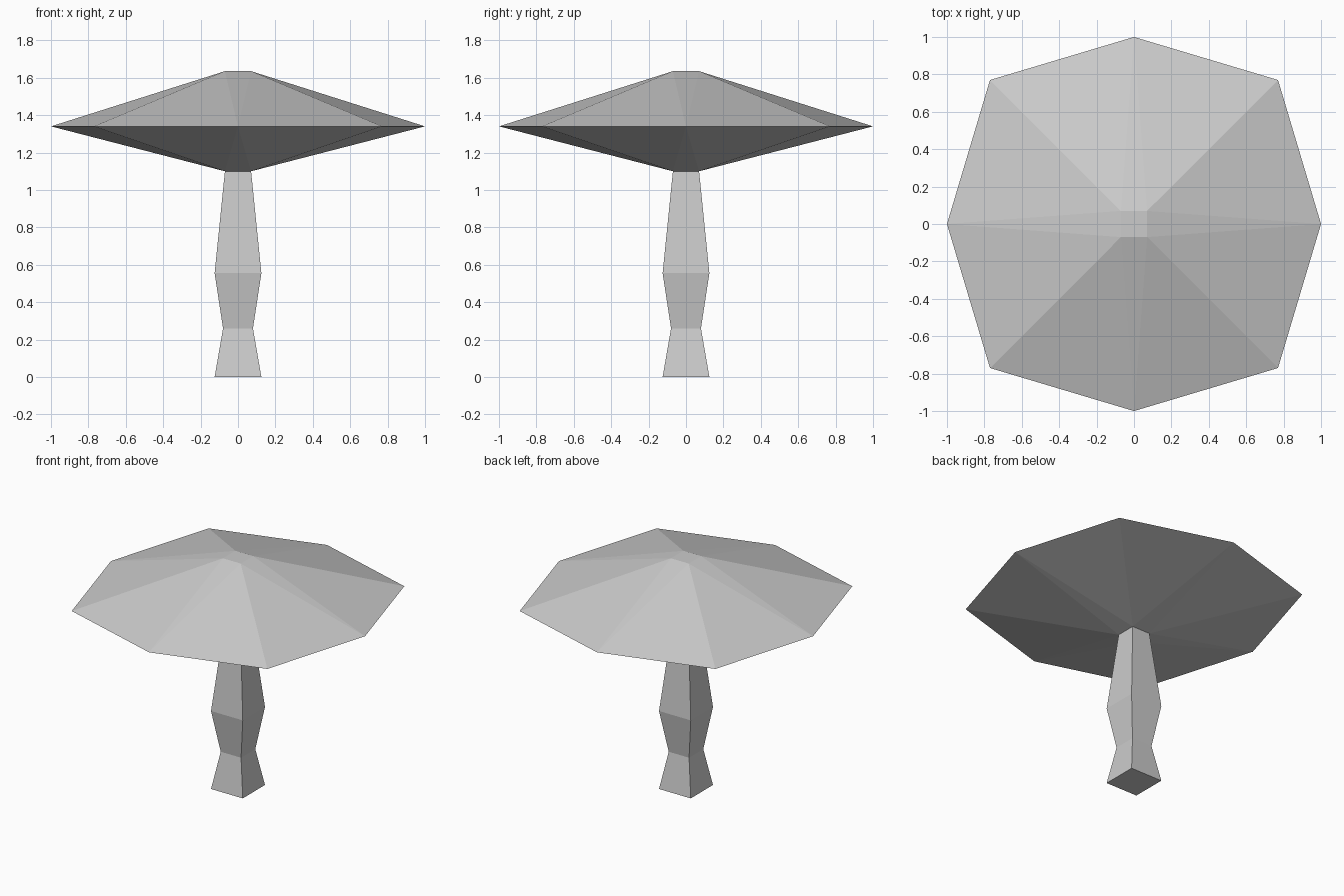
import bpy
import bmesh

cube = bpy.data.objects.get("Cube")
if cube:
    bpy.data.objects.remove(cube, do_unlink=True)

grey = bpy.data.materials.new("plain_grey")
grey.use_nodes = True
colour = (0.6, 0.6, 0.6, 1)
grey.diffuse_color = colour
grey.node_tree.nodes["Principled BSDF"].inputs["Base Color"].default_value = colour

# Counter-clockwise directions of the four square corners
CORNERS = [(-1, -1), (1, -1), (1, 1), (-1, 1)]


def square(bm, half, z):
    return [bm.verts.new((x * half, y * half, z)) for x, y in CORNERS]


def finish(bm, name):
    bmesh.ops.recalc_face_normals(bm, faces=bm.faces)
    mesh = bpy.data.meshes.new(name)
    bm.to_mesh(mesh)
    bm.free()
    mesh.materials.append(grey)
    obj = bpy.data.objects.new(name, mesh)
    bpy.context.collection.objects.link(obj)
    return obj


# Stem: square rings of varying width, from the ground to the cap
bm = bmesh.new()
profile = [(0.125, 0), (0.08, 0.26), (0.125, 0.555), (0.07, 1.1)]
rings = [square(bm, half, z) for half, z in profile]
bm.faces.new(rings[0])
bm.faces.new(rings[-1])
for low, high in zip(rings, rings[1:]):
    for i in range(4):
        j = (i + 1) % 4
        bm.faces.new((low[i], low[j], high[j], high[i]))
finish(bm, "stem")

# Cap: eight-pointed rim joined to a small square above and below
bm = bmesh.new()
rim_z = 1.34
rim_corners = square(bm, 0.77, rim_z)
rim_middles = [bm.verts.new((x, y, rim_z))
               for x, y in [(0, -1), (1, 0), (0, 1), (-1, 0)]]
for z in (1.635, 1.1):
    hub = square(bm, 0.07, z)
    bm.faces.new(hub)
    for i in range(4):
        j = (i + 1) % 4
        middle = rim_middles[i]
        bm.faces.new((hub[i], rim_corners[i], middle))
        bm.faces.new((hub[i], middle, hub[j]))
        bm.faces.new((hub[j], middle, rim_corners[j]))
finish(bm, "cap")
